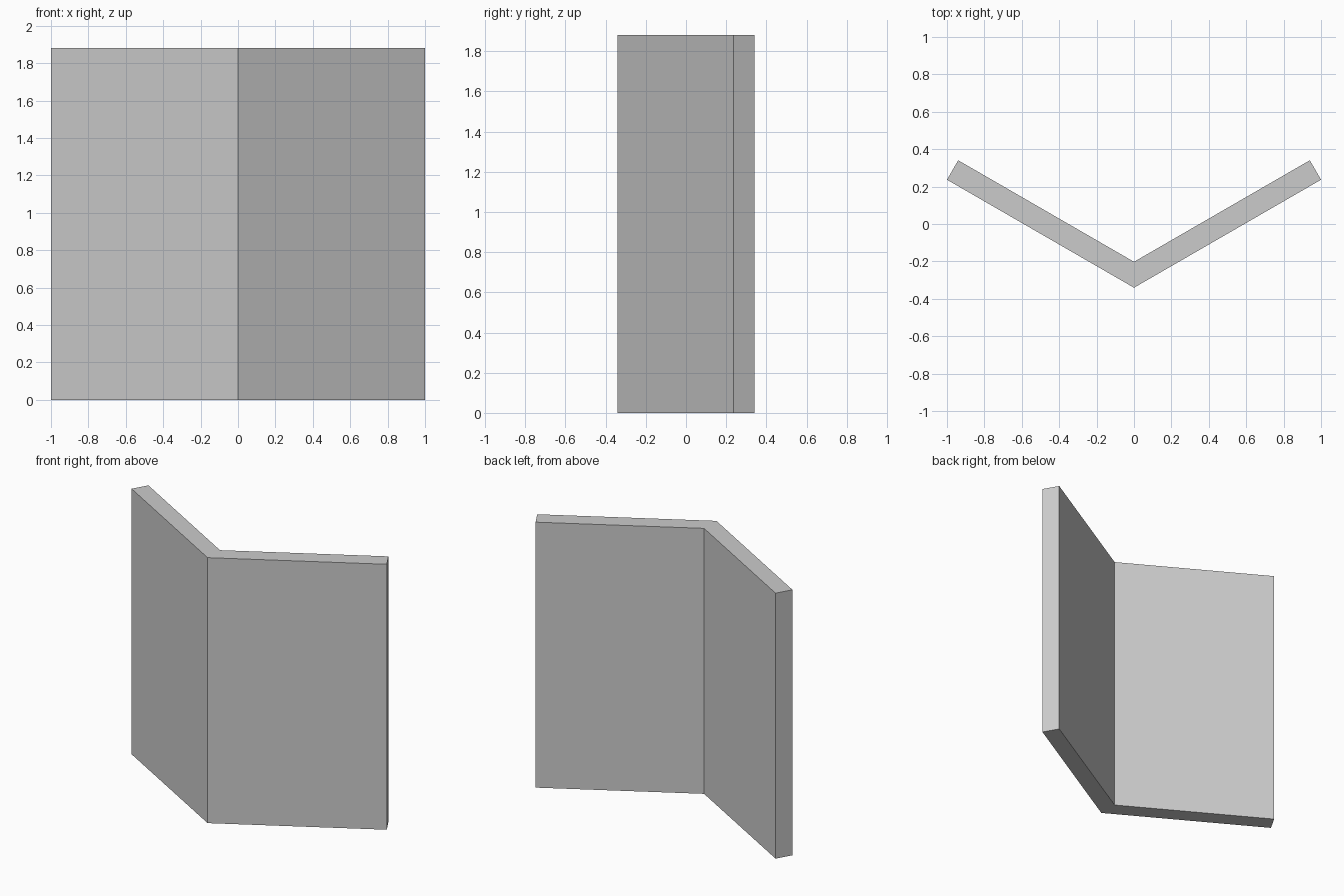
import bpy, bmesh
from math import radians, sin, cos, tan

if "Cube" in bpy.data.objects:
    bpy.data.objects.remove(bpy.data.objects["Cube"])

HEIGHT = 1.88
THICK = 0.12
ANGLE = radians(30)

# Half of the V-shaped plan, outer fold to inner fold
rise = tan(ANGLE)
y0 = -(rise + THICK * cos(ANGLE)) / 2
half = [
    (0, y0),
    (1, y0 + rise),
    (1 - THICK * sin(ANGLE), y0 + rise + THICK * cos(ANGLE)),
    (0, y0 + THICK / cos(ANGLE)),
]
# Mirror the end points to close the outline
outline = half + [(-x, y) for x, y in reversed(half[1:3])]

# Folded panel: plan outline extruded upward
bm = bmesh.new()
base = bm.faces.new([bm.verts.new((x, y, 0)) for x, y in outline])
top = bmesh.ops.extrude_face_region(bm, geom=[base], use_keep_orig=True)
bmesh.ops.translate(bm, vec=(0, 0, HEIGHT),
                    verts=[g for g in top["geom"] if isinstance(g, bmesh.types.BMVert)])
bmesh.ops.recalc_face_normals(bm, faces=bm.faces[:])
mesh = bpy.data.meshes.new("folded_panel")
bm.to_mesh(mesh)
bm.free()
bpy.context.collection.objects.link(bpy.data.objects.new("folded_panel", mesh))
